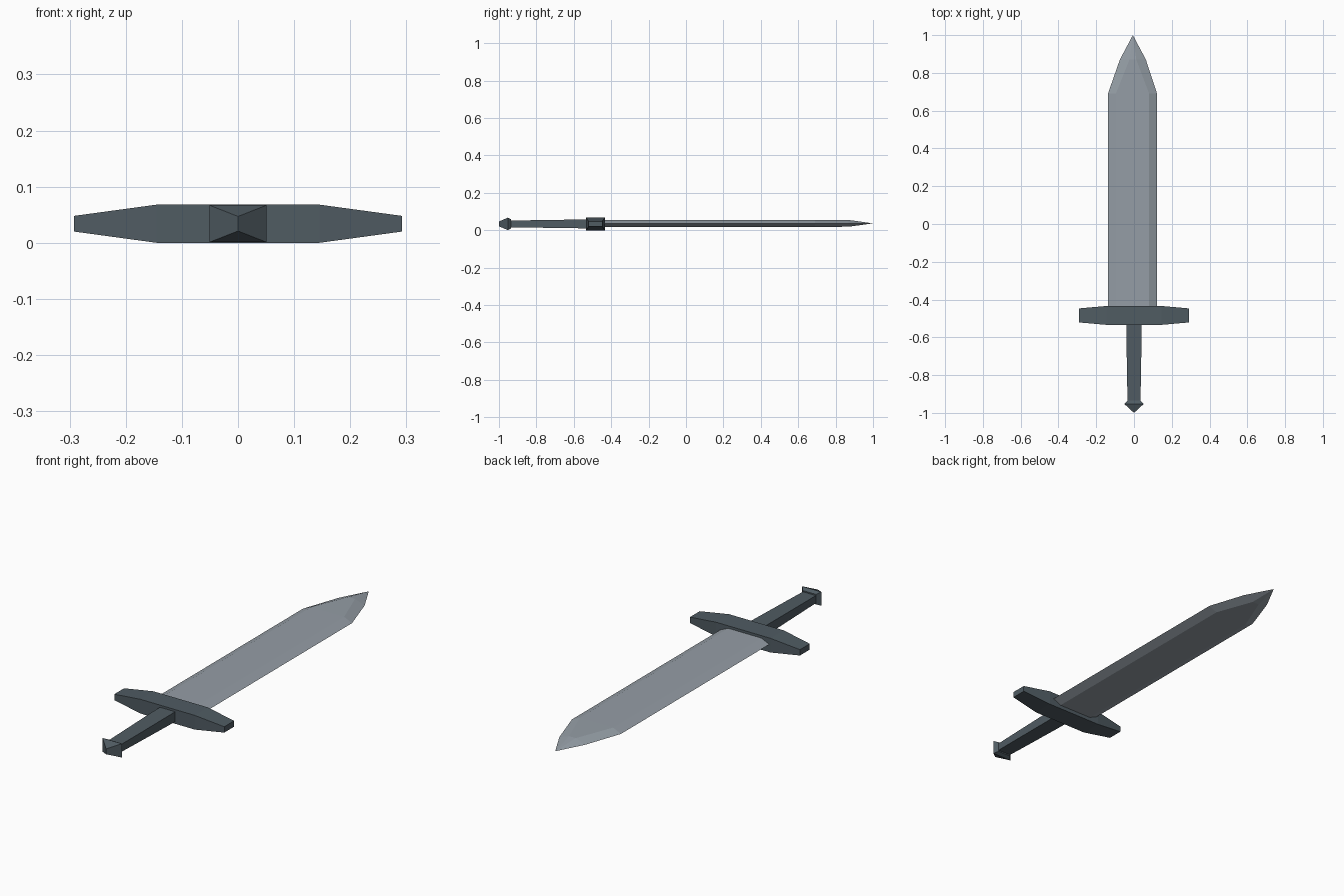
import bpy, bmesh

if "Cube" in bpy.data.objects:
    bpy.data.objects.remove(bpy.data.objects["Cube"])

ZC = 0.034  # mid height of the sword lying flat


def material(name, rgb):
    m = bpy.data.materials.new(name)
    m.diffuse_color = (*rgb, 1.0)
    m.use_nodes = True
    m.node_tree.nodes["Principled BSDF"].inputs["Base Color"].default_value = m.diffuse_color
    return m


STEEL = material("blade steel", (0.30, 0.34, 0.38))
IRON = material("dark iron", (0.080, 0.106, 0.124))


def loft(name, rings, mat):
    """Skin a list of equal-length point rings, cap the ends, weld collapsed points."""
    bm = bmesh.new()
    loops = [[bm.verts.new(p) for p in ring] for ring in rings]
    n = len(rings[0])
    for a, b in zip(loops, loops[1:]):
        for i in range(n):
            j = (i + 1) % n
            bm.faces.new((a[i], a[j], b[j], b[i]))
    bm.faces.new(loops[0])
    bm.faces.new(loops[-1])
    bmesh.ops.remove_doubles(bm, verts=bm.verts, dist=0.0005)
    bmesh.ops.recalc_face_normals(bm, faces=bm.faces)
    mesh = bpy.data.meshes.new(name)
    bm.to_mesh(mesh)
    bm.free()
    mesh.materials.append(mat)
    obj = bpy.data.objects.new(name, mesh)
    bpy.context.collection.objects.link(obj)
    return obj


def rect_y(y, hx, hz):
    """Rectangle across the sword's length."""
    return [(sx * hx, y, ZC + sz * hz) for sx, sz in ((-1, -1), (1, -1), (1, 1), (-1, 1))]


def rect_x(x, hy, hz, yc=-0.484):
    """Rectangle across the guard's length."""
    return [(x, yc + sy * hy, ZC + sz * hz) for sy, sz in ((-1, -1), (1, -1), (1, 1), (-1, 1))]


def blade_ring(y, xc, edge, flat, hz):
    """Flattened hexagon: sharp edges left and right, flats above and below."""
    z = ZC + 0.003
    return [(xc - edge, y, z), (xc - flat, y, z - hz), (xc + flat, y, z - hz),
            (xc + edge, y, z), (xc + flat, y, z + hz), (xc - flat, y, z + hz)]


# Blade, set slightly off centre, narrowing in two steps to the point
loft("blade", [
    blade_ring(-0.45, -0.008, 0.13, 0.088, 0.019),
    blade_ring(0.69, -0.008, 0.13, 0.088, 0.019),
    blade_ring(0.87, -0.006, 0.069, 0.018, 0.018),
    blade_ring(1.0, -0.006, 0, 0, 0),
], STEEL)

# Crossguard with tapered ends
loft("crossguard", [
    rect_x(-0.292, 0.037, 0.014),
    rect_x(-0.145, 0.05, 0.034),
    rect_x(0.145, 0.05, 0.034),
    rect_x(0.292, 0.037, 0.014),
], IRON)

# Grip
loft("grip", [
    rect_y(-0.50, 0.041, 0.024),
    rect_y(-0.60, 0.040, 0.023),
    rect_y(-0.80, 0.037, 0.020),
    rect_y(-0.945, 0.034, 0.018),
], IRON)

# Pommel ending in a short upright ridge
loft("pommel", [
    rect_y(-0.935, 0.035, 0.024),
    rect_y(-0.953, 0.051, 0.033),
    rect_y(-1.0, 0, 0.013),
], IRON)
